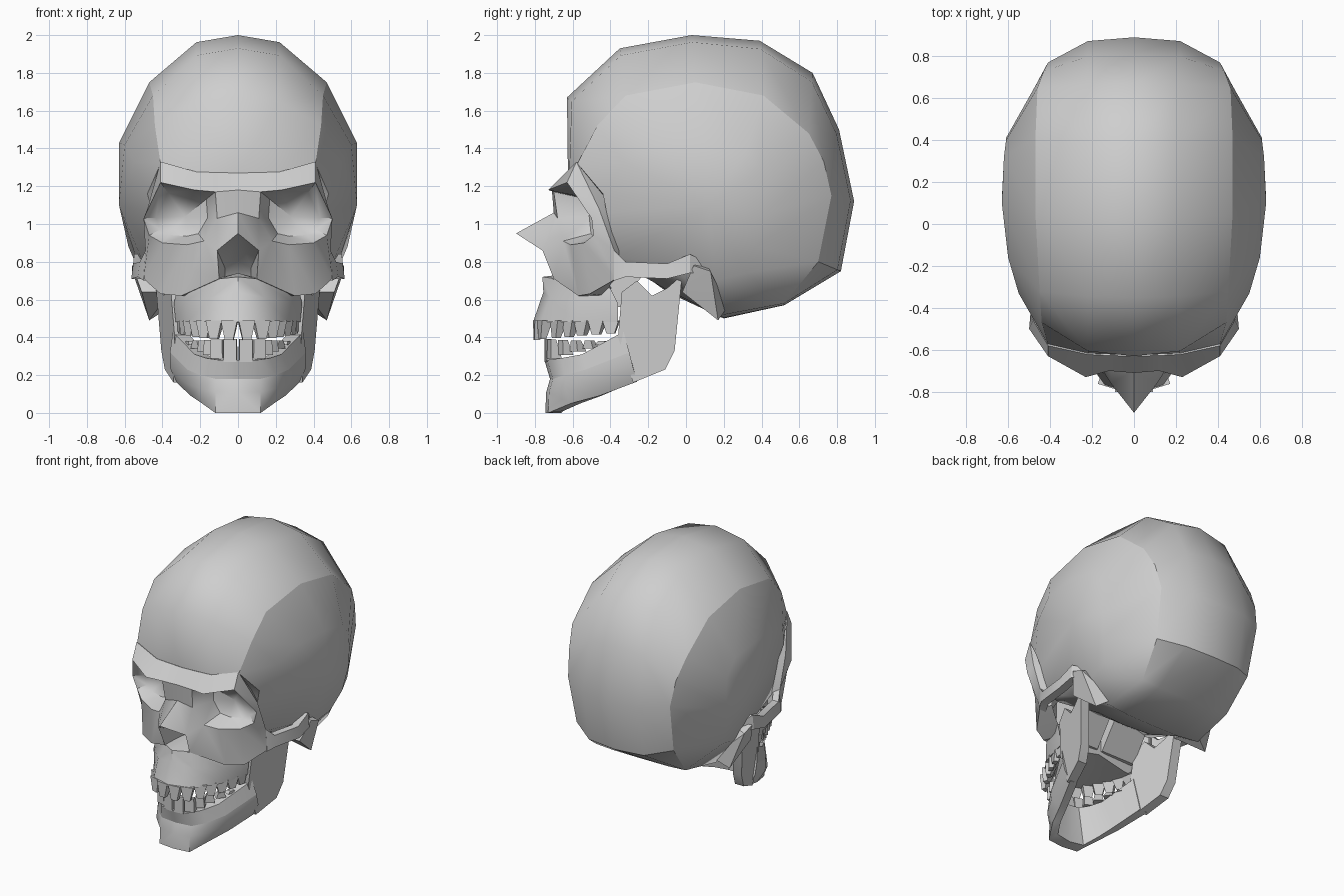
import bpy
import bmesh
from mathutils import Vector

default_cube = bpy.data.objects.get("Cube")
if default_cube:
    bpy.data.objects.remove(default_cube, do_unlink=True)

# One plain bone material
bone = bpy.data.materials.new("bone_grey")
bone.use_nodes = True
bone_colour = (.62, .62, .62, 1)
bone.diffuse_color = bone_colour
bone.node_tree.nodes["Principled BSDF"].inputs["Base Color"].default_value = bone_colour


def loft(rows, closed=False):
    """Quads joining neighbouring rows of equal length."""
    faces = []
    for row, following in zip(rows, rows[1:]):
        count = len(row)
        for i in range(count if closed else count - 1):
            j = (i + 1) % count
            faces.append([row[i], row[j], following[j], following[i]])
    return faces


def fan(ring, centre, closed=True):
    """Triangles from a ring to a centre point."""
    pairs = list(zip(ring, ring[1:]))
    if closed:
        pairs.append((ring[-1], ring[0]))
    return [[a, b, centre] for a, b in pairs]


def finish(name, bm, angle):
    """Face the mesh outwards and shade it."""
    bmesh.ops.recalc_face_normals(bm, faces=bm.faces[:])
    mesh = bpy.data.meshes.new(name)
    bm.to_mesh(mesh)
    bm.free()
    mesh.materials.append(bone)
    part = bpy.data.objects.new(name, mesh)
    bpy.context.collection.objects.link(part)
    bpy.ops.object.select_all(action="DESELECT")
    part.select_set(True)
    bpy.context.view_layer.objects.active = part
    bpy.ops.object.shade_smooth_by_angle(angle=angle, keep_sharp_edges=True)


def symmetric(name, faces, angle=.6, crease=()):
    """Build faces on both sides of the midline and weld them."""
    bm = bmesh.new()
    for side in (1, -1):
        for face in faces:
            bm.faces.new([bm.verts.new((side * x, y, z)) for x, y, z in face])
    bmesh.ops.remove_doubles(bm, verts=bm.verts[:], dist=.001)
    bmesh.ops.dissolve_degenerate(bm, edges=bm.edges[:], dist=.0001)
    creased = [Vector(p) for p in crease]

    def on_crease(v):
        here = Vector((abs(v.co.x), v.co.y, v.co.z))
        return any((here - p).length < .002 for p in creased)

    for edge in bm.edges:
        if on_crease(edge.verts[0]) and on_crease(edge.verts[1]):
            edge.smooth = False
    finish(name, bm, angle)


def hulls(name, clusters, angle=.5):
    """Convex solids, each one repeated on both sides."""
    bm = bmesh.new()
    for points in clusters:
        for side in (1, -1):
            verts = [bm.verts.new((side * x, y, z)) for x, y, z in points]
            bmesh.ops.convex_hull(bm, input=verts)
    loose = [v for v in bm.verts if not v.link_faces]
    bmesh.ops.delete(bm, geom=loose, context="VERTS")
    finish(name, bm, angle)


# Cranium: side-on loops from the midline out to the temples
midline = [(0, y, z) for y, z in (
    (-.625, 1.26), (-.63, 1.67), (-.35, 1.93), (.03, 2), (.39, 1.97),
    (.67, 1.8), (.81, 1.5), (.89, 1.12), (.82, .75), (.52, .57),
    (.2, .5), (-.1, .64), (-.34, .82), (-.42, 1.16))]
ridge = [
    (.41, -.575, 1.32), (.44, -.47, 1.52), (.45, -.32, 1.68), (.47, .05, 1.75),
    (.47, .41, 1.68), (.46, .65, 1.48), (.43, .73, 1.33), (.41, .77, 1.15),
    (.39, .7, .8), (.36, .52, .58), (.38, .2, .52), (.4, -.08, .7),
    (.34, -.36, .8), (.38, -.43, 1.14)]
temple = [
    (.48, -.44, 1.16), (.55, -.33, 1.33), (.6, -.16, 1.42), (.63, .1, 1.43),
    (.62, .32, 1.39), (.61, .4, 1.28), (.61, .41, 1.18), (.61, .4, 1.05),
    (.58, .37, .88), (.52, .32, .74), (.5, .15, .7), (.5, -.1, .79),
    (.44, -.36, .82), (.45, -.42, 1.06)]
crown = []
for m, r in zip(midline, ridge):
    point = Vector(m).lerp(Vector(r), .15)
    point.x = .22
    crown.append(tuple(point))
cranium = loft([midline, crown, ridge, temple], closed=True)
cranium += fan(temple, (.63, .12, 1.1))
symmetric("cranium", cranium, 1, ridge[:10] + [midline[8], crown[8]])

# Face: eye socket rim shared by brow, cheeks and nose
rim = [(.12, -.7, 1.17), (.23, -.73, 1.18), (.41, -.63, 1.22),
       (.5, -.5, 1.03), (.47, -.49, .94), (.4, -.54, .9),
       (.27, -.61, .89), (.18, -.65, .91), (.11, -.68, 1.03)]
glabella, nasion, nose_tip = (0, -.71, 1.18), (0, -.7, 1.06), (0, -.9, .95)
nostril_top, nostril_low = (.11, -.76, .86), (.1, -.7, .71)
brow_top = [(0, -.63, 1.27), (.12, -.627, 1.273), (.22, -.622, 1.276),
            (.41, -.58, 1.33), (.48, -.46, 1.08), (.49, -.38, .86)]
brow_back = [(0, -.5, 1.23), (.12, -.5, 1.23), (.2, -.5, 1.23),
             (.38, -.46, 1.26), (.41, -.38, 1.08), (.42, -.34, .86)]
face = loft([[glabella] + rim[:5], brow_top, brow_back])
cheek_low = [brow_top[-1], (.5, -.37, .71), (.41, -.51, .63),
             (.3, -.57, .62), nostril_low]
cheek_under = [brow_back[-1], (.42, -.34, .74), (.33, -.4, .68),
               (.25, -.42, .62), (.1, -.5, .68)]
face += loft([rim[4:8] + [nostril_top], cheek_low, cheek_under])
face += loft([[glabella, rim[0]], [nasion, rim[8]]])
face += loft([[nasion, rim[8], rim[7]], [nose_tip, nostril_top, nostril_top]])

# Eye sockets and nasal cavity sunk into the face
socket = (.28, -.44, 1.04)
inner = [(.7 * x + .3 * socket[0], .3 * y + .7 * socket[1],
          .7 * z + .3 * socket[2]) for x, y, z in rim]
face += loft([rim, inner], closed=True) + fan(inner, socket)
opening = [nose_tip, nostril_top, nostril_low, (0, -.73, .69)]
cavity = [(0, -.56, .8), (.07, -.56, .77), (.07, -.52, .72), (0, -.52, .72)]
face += loft([opening, cavity]) + [cavity]
symmetric("face", face, .7)

# Upper jaw: curved front wall, gum edge and solid palate
maxilla = loft([
    [(0, -.76, .72), (0, -.6, .74), (0, -.48, .74), (0, -.36, .74)],
    [(0, -.76, .72), (.1, -.69, .71), (.24, -.6, .68), (.32, -.4, .66)],
    [(0, -.755, .64), (.14, -.72, .61), (.28, -.57, .59), (.34, -.36, .58)],
    [(0, -.81, .48), (.14, -.77, .48), (.27, -.58, .48), (.33, -.36, .48)],
    [(0, -.72, .48), (.1, -.68, .48), (.19, -.52, .48), (.22, -.36, .48)],
    [(0, -.72, .48), (0, -.6, .52), (0, -.48, .53), (0, -.36, .53)]])
maxilla.append([(0, -.36, .74), (.32, -.4, .66), (.34, -.36, .58),
                (.33, -.36, .48), (.22, -.36, .48), (0, -.36, .53)])
symmetric("upper_jaw", maxilla, .7)

# Solid wedge from the back of the palate up to the skull base
hulls("palate_supports", [[
    (x, y, z) for x in (.02, .29)
    for y, z in ((-.45, .56), (-.35, .56), (-.18, .8), (-.45, .86))]])

# Cheek arches and the bony lumps behind the jaw joint
stations = [(.5, -.38, .86, .7), (.53, -.32, .8, .72), (.565, -.1, .79, .71),
            (.56, .02, .84, .74), (.5, .12, .79, .74)]
arch = []
for x, y, top, low in stations:
    arch.append([(x - .01, y, top), (x, y, low),
                 (x - .06, y, low), (x - .06, y, top)])
symmetric("cheek_arches", loft(arch, closed=True) + [arch[0], arch[-1]], .5)
hulls("mastoids", [[
    (.56, .04, .78), (.56, .13, .75), (.47, .17, .49), (.51, -.02, .64),
    (.36, -.02, .64), (.36, .22, .56), (.4, .1, .8)]])

# Lower jaw body: cross-sections from the chin to the jaw angle
sections = [
    [(0, -.75, .28), (0, -.72, .18), (0, -.74, .11),
     (0, -.745, 0), (0, -.66, 0), (0, -.66, .28)],
    [(.1, -.735, .28), (.12, -.705, .18), (.12, -.725, .11),
     (.12, -.73, 0), (.11, -.65, .01), (.07, -.65, .28)],
    [(.17, -.66, .29), (.2, -.64, .2), (.21, -.64, .13),
     (.19, -.61, .05), (.16, -.56, .05), (.12, -.6, .29)],
    [(.23, -.55, .31), (.27, -.53, .23), (.28, -.51, .16),
     (.25, -.46, .09), (.2, -.45, .09), (.17, -.53, .31)],
    [(.345, -.33, .43), (.36, -.3, .32), (.36, -.28, .24),
     (.33, -.26, .165), (.27, -.26, .17), (.27, -.33, .43)]]
jaw_line = [section[1] for section in sections]
symmetric("lower_jaw", loft(sections, closed=True) + [sections[-1]], .75, jaw_line)

# Upright jaw branches: a notched outline given thickness
outline = [(-.36, .4), (-.34, .64), (-.26, .7), (-.18, .62), (-.1, .66),
           (-.02, .73), (-.06, .33), (-.11, .23), (-.28, .16)]


def branch_side(depth):
    return [(.39 + .06 * (z - .23) + .25 * (y + .1) - depth, y, z)
            for y, z in outline]


plates = [branch_side(0), branch_side(.07)]
symmetric("jaw_branches", loft(plates, closed=True) + plates, .5)


def tooth(x, y, root, tip, width, taper):
    """A tapered peg set square to the dental arch."""
    out = Vector((x, y + .35, 0)).normalized()
    along = Vector((-out.y, out.x, 0))
    points = []
    for z, half, deep in ((root, width, .06), (tip, width * taper, .03)):
        for s in (-half, half):
            for d in (0, deep):
                points.append(Vector((x, y, z)) + along * s - out * d)
    return points


# Teeth spaced along each arch
upper_arch = [(.048, -.805), (.13, -.775), (.185, -.7), (.225, -.63),
              (.265, -.56), (.295, -.48), (.315, -.4)]
lower_arch = [(.042, -.745), (.115, -.725), (.155, -.665), (.19, -.595),
              (.23, -.52), (.27, -.45)]
hulls("upper_teeth", [
    tooth(x, y, .49, .385 + .006 * i, .044, .5)
    for i, (x, y) in enumerate(upper_arch)])
hulls("lower_teeth", [
    tooth(x, y, .27 + .018 * i, .39 - .002 * i, .034, 1 - .1 * i)
    for i, (x, y) in enumerate(lower_arch)])
